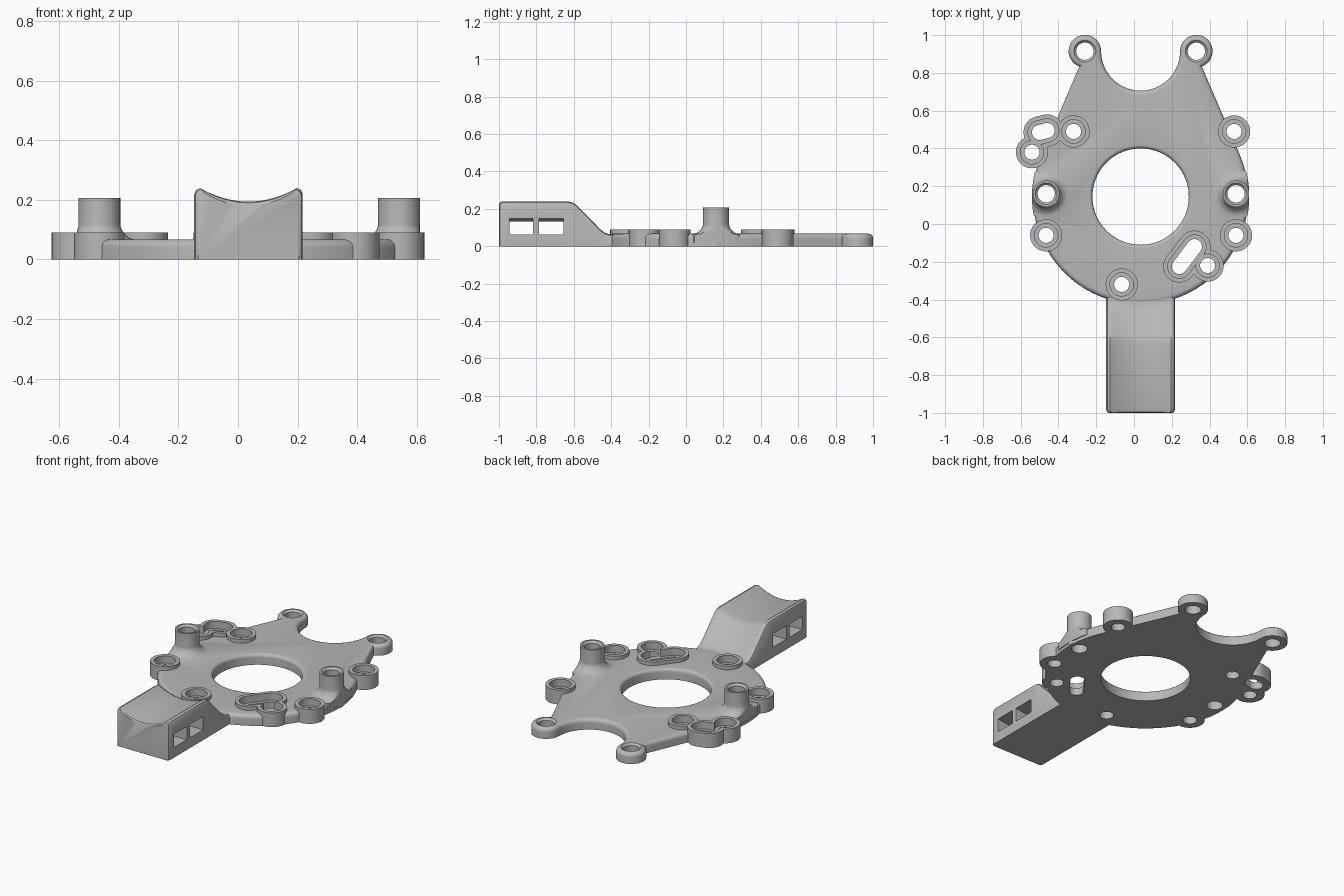
import bpy, bmesh, math
from mathutils import Vector

if "Cube" in bpy.data.objects:
    bpy.data.objects.remove(bpy.data.objects["Cube"], do_unlink=True)

grey = bpy.data.materials.new("plain_grey")
grey.use_nodes = True
grey.diffuse_color = (0.48, 0.48, 0.48, 1)
grey.node_tree.nodes["Principled BSDF"].inputs["Base Color"].default_value = grey.diffuse_color

MID = Vector((0.035, 0.145))   # centre of the main bore
RIM = 0.57                     # outer radius of the plate
TOP = 0.067                    # plate thickness


def loft(name, rings):
    """Closed solid through rings of equal point count."""
    bm = bmesh.new()
    rows = [[bm.verts.new(p) for p in ring] for ring in rings]
    n = len(rows[0])
    for a, b in zip(rows, rows[1:]):
        for i in range(n):
            j = (i + 1) % n
            bm.faces.new((a[i], a[j], b[j], b[i]))
    bm.faces.new(rows[0][::-1])
    bm.faces.new(rows[-1])
    bmesh.ops.recalc_face_normals(bm, faces=bm.faces)
    mesh = bpy.data.meshes.new(name)
    bm.to_mesh(mesh)
    bm.free()
    mesh.materials.append(grey)
    ob = bpy.data.objects.new(name, mesh)
    bpy.context.collection.objects.link(ob)
    return ob


def arc(cx, cy, r, a0, a1, n):
    angles = [math.radians(a0 + (a1 - a0) * i / n) for i in range(n + 1)]
    return [Vector((cx + r * math.cos(a), cy + r * math.sin(a))) for a in angles]


def at_height(points, z):
    return [(p[0], p[1], z) for p in points]


def turned(name, centre, levels, n=48):
    """Round solid from (radius, height) levels."""
    return loft(name, [at_height(arc(*centre, r, 0, 360, n)[:-1], z) for r, z in levels])


def capsule(name, p, q, r, z0, z1):
    d = Vector(q) - Vector(p)
    a = math.degrees(math.atan2(d.y, d.x)) if d.length else 0
    pts = arc(*p, r, a + 90, a + 270, 20)
    end = arc(*q, r, a - 90, a + 90, 20)
    pts += end if d.length else end[1:-1]
    return loft(name, [at_height(pts, z0), at_height(pts, z1)])


def inset(points, d):
    """Mitred inward offset of a clockwise outline."""
    out = []
    for i, p in enumerate(points):
        e1 = (p - points[i - 1]).normalized()
        e2 = (points[(i + 1) % len(points)] - p).normalized()
        n1, n2 = Vector((e1.y, -e1.x)), Vector((e2.y, -e2.x))
        m = (n1 + n2).normalized()
        out.append(p + m * d / max(m.dot(n1), 0.5))
    return out


def combine(base, tool, operation):
    mod = base.modifiers.new(operation, 'BOOLEAN')
    mod.operation = operation
    mod.solver = 'EXACT'
    mod.object = tool
    bpy.context.view_layer.objects.active = base
    bpy.ops.object.modifier_apply(modifier=mod.name)
    bpy.data.objects.remove(tool, do_unlink=True)


# Plate outline: half of the front notch, one ear, straight flank, round body
half = arc(0, 0.915, 0.209, -90, 0, 20)
half += arc(0.295, 0.915, 0.086, 180, -70, 32)[1:]
half += arc(0, MID.y, RIM, 25, -90, 40)
mirror = [Vector((-p.x, p.y)) for p in half[1:-1]][::-1]
outline = [Vector((p.x + MID.x, p.y)) for p in half + mirror]

# Plate with a rounded upper edge
ROUND = 0.025
rings = [at_height(outline, -0.05)]
for k in range(7):
    a = math.radians(15 * k)
    rings.append(at_height(inset(outline, ROUND * (1 - math.cos(a))),
                           TOP - ROUND + ROUND * math.sin(a)))
plate = loft("mounting_plate", rings)


# Handle sections with a dished top
def section(y, z, sag, shrink=0.0, half_width=0.182, corner=0.02, floor=-0.04):
    w = half_width - shrink
    side = [(w, floor), (w, z - corner), (w - corner * 0.3, z - corner * 0.3)]
    top = [((w - corner) * t / 8, z - sag * (1 - (t / 8) ** 2)) for t in range(8, -9, -1)]
    pts = side + top + [(-x, h) for x, h in side[::-1]]
    return [(MID.x + x, y, h) for x, h in pts]


handle_stations = [
    (-1.0, 0.225, 0.045, 0.012), (-0.994, 0.235, 0.045, 0.004), (-0.982, 0.239, 0.045, 0),
    (-0.63, 0.239, 0.045, 0), (-0.605, 0.234, 0.043, 0), (-0.585, 0.22, 0.04, 0),
    (-0.46, 0.092, 0.014, 0), (-0.435, 0.073, 0.005, 0), (-0.41, 0.065, 0, 0),
    (-0.34, 0.06, 0, 0)]
combine(plate, loft("handle", [section(*s) for s in handle_stations]), 'UNION')

# Strap windows running across the handle with an arched roof
for y0, y1 in ((-0.945, -0.818), (-0.787, -0.655)):
    window = [section(y, 0.152, 0.02, 0, 0.21, 0.004, 0.064) for y in (y0, y1)]
    combine(plate, loft("strap_window", window), 'DIFFERENCE')

# Low screw bosses: round ones and slotted ones
bosses = [(p, p) for p in ((-0.32, 0.49), (0.53, 0.49), (0.54, -0.06), (-0.465, -0.06),
                           (-0.065, -0.32), (-0.54, 0.38), (0.39, -0.22))]
bosses += [((-0.5, 0.485), (-0.46, 0.495)), ((0.24, -0.225), (0.32, -0.12))]
for p, q in bosses:
    combine(plate, capsule("screw_boss", p, q, 0.085, -0.03, 0.09), 'UNION')

# Tall posts with a flared foot trimmed to the plate rim
posts = ((-0.465, 0.16), (0.54, 0.16))
for c in posts:
    rings = []
    for r, z in [(0.133, 0.02)] + [
            (0.068 + 0.065 * (1 - math.sin(a)), TOP - 0.003 + 0.065 * (1 - math.cos(a)))
            for a in (math.radians(15 * k) for k in range(7))]:
        ring = []
        for p in arc(*c, r, 0, 360, 48)[:-1]:
            d = p - MID
            ring.append(MID + d * min(1, (RIM + 0.005) / d.length))
        rings.append(at_height(ring, z))
    combine(plate, loft("post_foot", rings), 'UNION')
    combine(plate, turned("post", c, [(0.07, -0.02), (0.07, 0.207)]), 'UNION')

# Main bore with a rounded lip
lip = [(0.255, -0.1)]
for k in range(7):
    a = math.radians(15 * k)
    lip.append((0.255 + 0.02 * (1 - math.cos(a)), TOP - 0.02 + 0.02 * math.sin(a)))
combine(plate, turned("main_bore", MID, lip + [(0.275, 0.2)], 96), 'DIFFERENCE')

# Boss recesses and through holes
for p, q in bosses:
    combine(plate, capsule("recess", p, q, 0.062, 0.045, 0.3), 'DIFFERENCE')
for p, q in bosses:
    combine(plate, capsule("through_hole", p, q, 0.04, -0.2, 0.3), 'DIFFERENCE')

# Chamfered holes in the posts and ears
for c, z in [(c, 0.207) for c in posts] + [((x, 0.915), TOP) for x in (-0.26, 0.33)]:
    levels = [(0.046, -0.2), (0.046, z - 0.012), (0.058, z), (0.058, z + 0.1)]
    combine(plate, turned("chamfered_hole", c, levels), 'DIFFERENCE')

# Trim everything flat at the base
base = [(-3, -3), (3, -3), (3, 3), (-3, 3)]
combine(plate, loft("base_trim", [at_height(base, -1), at_height(base, 0)]), 'DIFFERENCE')

# Smooth shading with crisp edges
bpy.ops.object.select_all(action='DESELECT')
plate.select_set(True)
bpy.context.view_layer.objects.active = plate
bpy.ops.object.shade_smooth_by_angle(angle=math.radians(32))
